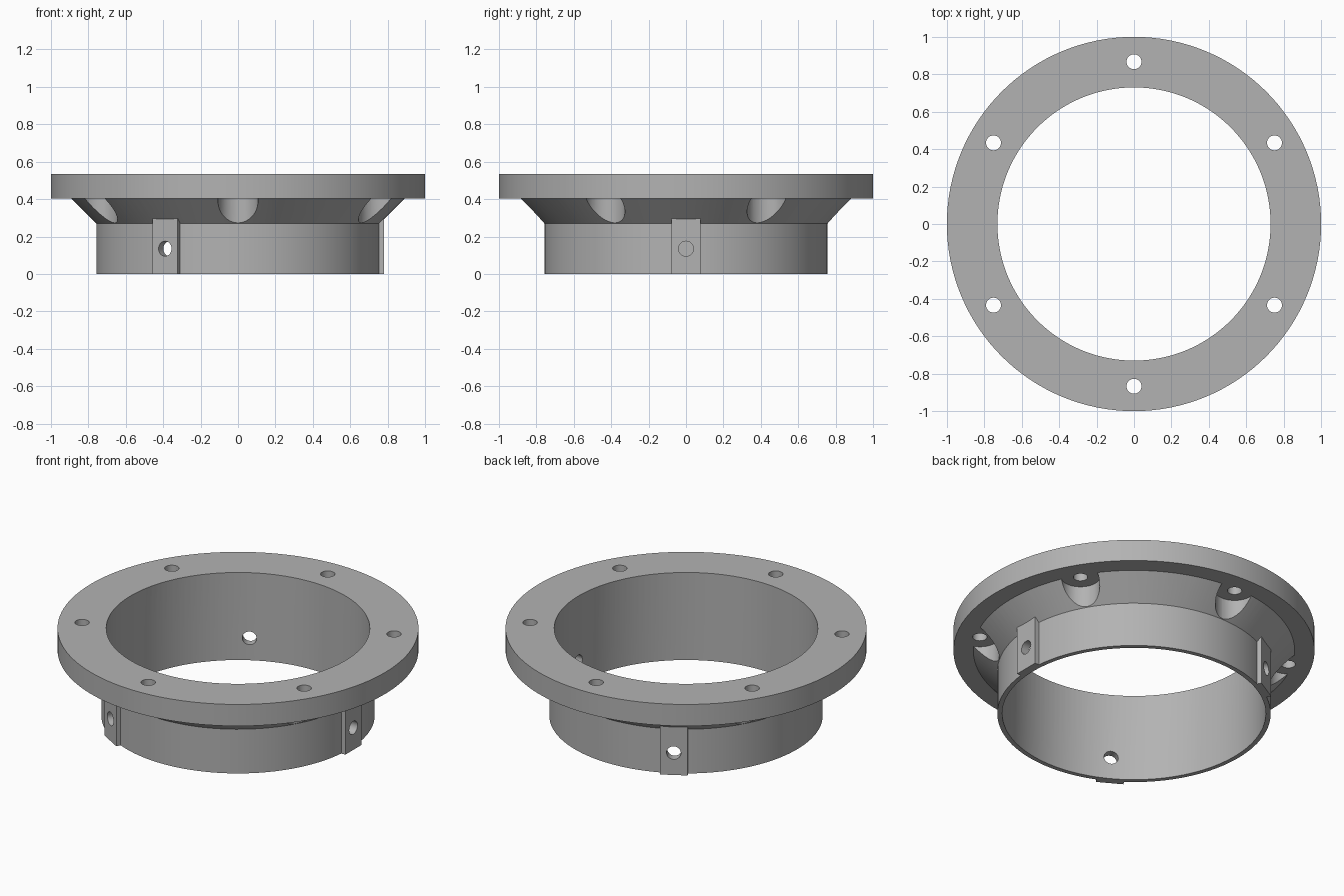
import bpy, bmesh, math
from mathutils import Matrix, Vector

cube = bpy.data.objects.get("Cube")
if cube:
    bpy.data.objects.remove(cube, do_unlink=True)

SEGMENTS = 128
PAD_ANGLES = [0, 120, 240]
BOLT_ANGLES = range(30, 390, 60)
BOLT_RADIUS = 0.867

grey = bpy.data.materials.new("grey")
grey.use_nodes = True
colour = (0.45, 0.45, 0.45, 1)
grey.diffuse_color = colour
grey.node_tree.nodes["Principled BSDF"].inputs["Base Color"].default_value = colour


def finish(name, bm):
    bmesh.ops.recalc_face_normals(bm, faces=bm.faces)
    mesh = bpy.data.meshes.new(name)
    bm.to_mesh(mesh)
    bm.free()
    mesh.materials.append(grey)
    obj = bpy.data.objects.new(name, mesh)
    bpy.context.collection.objects.link(obj)
    return obj


def lathe(name, profile):
    """Solid of revolution from (radius, height) points, closed on the axis."""
    bm = bmesh.new()
    verts = [bm.verts.new((r, 0, z)) for r, z in profile]
    edges = [bm.edges.new(pair) for pair in zip(verts, verts[1:])]
    bmesh.ops.spin(bm, geom=verts + edges, axis=(0, 0, 1), cent=(0, 0, 0),
                   angle=math.tau, steps=SEGMENTS)
    bmesh.ops.remove_doubles(bm, verts=bm.verts, dist=1e-5)
    return finish(name, bm)


def turned(angle):
    return Matrix.Rotation(math.radians(angle), 4, "Z")


def rods(name, angles, radius, length, local, segments=48):
    """Ring of equal cylinders, each placed by a local matrix."""
    bm = bmesh.new()
    for a in angles:
        bmesh.ops.create_cone(bm, cap_ends=True, segments=segments, radius1=radius,
                              radius2=radius, depth=length, matrix=turned(a) @ local)
    return finish(name, bm)


def boxes(name, angles, centre, size):
    bm = bmesh.new()
    for a in angles:
        place = turned(a) @ Matrix.Translation(centre) @ Matrix.Diagonal((*size, 1))
        bmesh.ops.create_cube(bm, size=1, matrix=place)
    return finish(name, bm)


def combine(target, tool, operation):
    mod = target.modifiers.new(tool.name, "BOOLEAN")
    mod.operation = operation
    mod.solver = "EXACT"
    mod.object = tool
    bpy.context.view_layer.objects.active = target
    bpy.ops.object.modifier_apply(modifier=mod.name)
    bpy.data.objects.remove(tool, do_unlink=True)


# Collar that flares out under the flange, with a pocket below each bolt hole
adapter = lathe("flanged_collar", [(0, -0.05), (0.757, -0.05), (0.757, 0.27),
                                   (0.89, 0.403), (0.89, 0.45), (0, 0.45)])
pocket_place = Matrix.Translation((BOLT_RADIUS, 0, 0.35))
combine(adapter, rods("bolt_pockets", BOLT_ANGLES, 0.107, 0.4, pocket_place), "DIFFERENCE")

# Flat flange ring
flange = lathe("flange", [(0, 0.403), (1, 0.403), (1, 0.535), (0, 0.535)])
combine(adapter, flange, "UNION")

# Three flat screw pads on the collar
pads = boxes("screw_pads", PAD_ANGLES, (0.735, 0, 0.125), (0.09, 0.155, 0.45))
combine(adapter, pads, "UNION")

# Level underside, main bore, bolt holes and radial screw holes
combine(adapter, boxes("base_cut", [0], (0, 0, -0.5), (3, 3, 1)), "DIFFERENCE")
bore = rods("bore", [0], 0.73, 2, Matrix.Identity(4), SEGMENTS)
combine(adapter, bore, "DIFFERENCE")
bolt_place = Matrix.Translation((BOLT_RADIUS, 0, 0.47))
combine(adapter, rods("bolt_holes", BOLT_ANGLES, 0.04, 0.25, bolt_place), "DIFFERENCE")
screw_place = Matrix.Translation((0.75, 0, 0.135)) @ Matrix.Rotation(math.pi / 2, 4, "Y")
combine(adapter, rods("screw_holes", PAD_ANGLES, 0.04, 0.3, screw_place), "DIFFERENCE")

# Smooth round walls, crisp machined edges
bpy.ops.object.select_all(action="DESELECT")
adapter.select_set(True)
bpy.context.view_layer.objects.active = adapter
bpy.ops.object.shade_smooth_by_angle(angle=math.radians(25))
